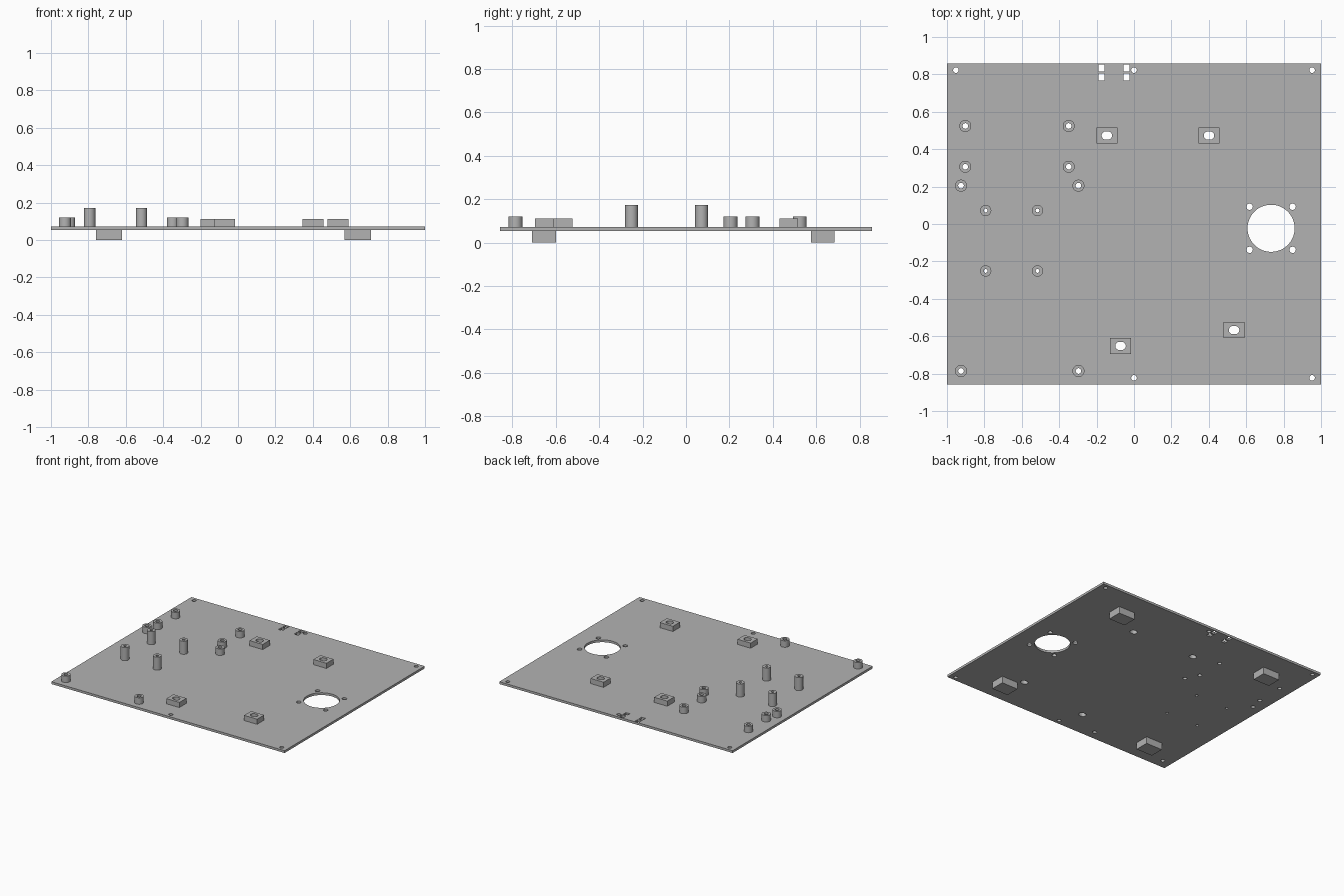
import bpy, bmesh, math
from mathutils import Matrix

default = bpy.data.objects.get("Cube")
if default:
    bpy.data.objects.remove(default, do_unlink=True)

grey = bpy.data.materials.new("matte grey")
grey.use_nodes = True
colour = (0.45, 0.45, 0.45, 1)
grey.diffuse_color = colour
grey.node_tree.nodes["Principled BSDF"].inputs["Base Color"].default_value = colour

PLATE_BOTTOM, PLATE_TOP = 0.053, 0.071
HALF_Y = 0.858


def add_prism(bm, outline, z0, z1):
    """Extrude a closed outline of (x, y) points from z0 up to z1."""
    face = bm.faces.new([bm.verts.new((x, y, z0)) for x, y in outline])
    new = bmesh.ops.extrude_face_region(bm, geom=[face])["geom"]
    bmesh.ops.translate(bm, vec=(0, 0, z1 - z0),
                        verts=[v for v in new if isinstance(v, bmesh.types.BMVert)])


def rect(x, y, w, d):
    return [(x - w / 2, y - d / 2), (x + w / 2, y - d / 2),
            (x + w / 2, y + d / 2), (x - w / 2, y + d / 2)]


def slot(x, y, r, stretch=0.0, n=32):
    """Circle, or a rounded slot when its halves are pulled apart along x."""
    points = []
    for i in range(n):
        a = 2 * math.pi * (i + 0.5) / n
        points.append((x + r * math.cos(a) + math.copysign(stretch, math.cos(a)),
                       y + r * math.sin(a)))
    return points


def make(name, outlines, z0, z1):
    bm = bmesh.new()
    for outline in outlines:
        add_prism(bm, outline, z0, z1)
    bmesh.ops.recalc_face_normals(bm, faces=bm.faces)
    mesh = bpy.data.meshes.new(name)
    bm.to_mesh(mesh)
    bm.free()
    mesh.materials.append(grey)
    obj = bpy.data.objects.new(name, mesh)
    bpy.context.collection.objects.link(obj)
    return obj


# Layout of the raised parts
short_posts = [(x, y) for x in (-0.902, -0.349) for y in (0.524, 0.306)]
short_posts += [(x, y) for x in (-0.925, -0.297) for y in (0.205, -0.786)]
tall_posts = [(x, y) for x in (-0.793, -0.516) for y in (0.072, -0.251)]
blocks = [(-0.145, 0.473), (0.401, 0.473), (-0.072, -0.652), (0.535, -0.567)]
fan_x, fan_y = 0.733, -0.023

# Everything that is drilled through
holes = [slot(x, y, 0.015) for x, y in short_posts]
holes += [slot(x, y, 0.01) for x, y in tall_posts]
holes += [slot(x, y, 0.022, 0.006) for x, y in blocks]
holes += [slot(fan_x, fan_y, 0.126, n=64)]
holes += [slot(fan_x + i * 0.115, fan_y + j * 0.115, 0.017)
          for i in (-1, 1) for j in (-1, 1)]
holes += [slot(x, 0.823, 0.015) for x in (-0.952, 0, 0.952)]
holes += [slot(x, -0.823, 0.015) for x in (0, 0.952)]
holes += [rect(x, y, 0.034, 0.036) for x in (-0.174, -0.04) for y in (0.834, 0.786)]
cutter = make("hole_cutter", holes, -0.1, 0.3)
cutter.hide_render = True

# Solid parts
parts = [make("base_plate", [rect(0, 0, 2, 2 * HALF_Y)], PLATE_BOTTOM, PLATE_TOP)]
for x, y in short_posts:
    parts.append(make("short_standoff", [slot(x, y, 0.032)], PLATE_TOP, 0.121))
for x, y in tall_posts:
    parts.append(make("tall_standoff", [slot(x, y, 0.03)], PLATE_TOP, 0.172))
for x, y in blocks:
    parts.append(make("slotted_block", [rect(x, y, 0.112, 0.086)], PLATE_TOP, 0.111))

# Drill the parts and smooth the round walls
for obj in parts:
    mod = obj.modifiers.new("drill", 'BOOLEAN')
    mod.operation = 'DIFFERENCE'
    mod.solver = 'EXACT'
    mod.object = cutter
    bpy.ops.object.select_all(action='DESELECT')
    obj.select_set(True)
    bpy.context.view_layer.objects.active = obj
    bpy.ops.object.modifier_apply(modifier=mod.name)
    bpy.ops.object.shade_smooth_by_angle(angle=math.radians(30))
bpy.data.objects.remove(cutter, do_unlink=True)

# Feet under the plate
for x in (-0.69, 0.64):
    for y in (-0.655, 0.63):
        make("foot", [rect(x, y, 0.14, 0.11)], 0, PLATE_BOTTOM)
